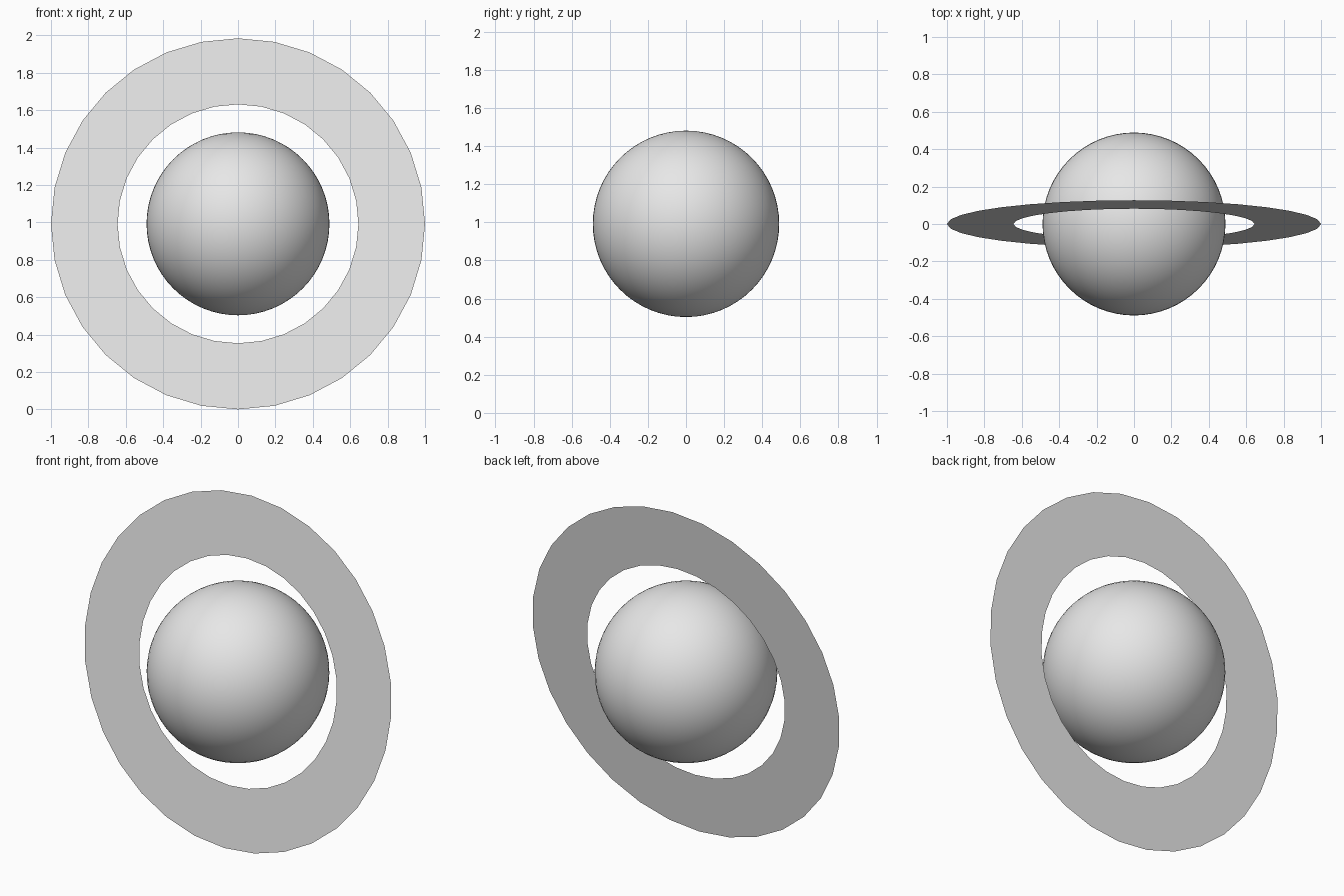
import bpy, bmesh, math
from mathutils import Matrix, Vector

cube = bpy.data.objects.get("Cube")
if cube:
    bpy.data.objects.remove(cube, do_unlink=True)

TILT = math.radians(7.3)
CENTRE = Vector((0, 0, math.cos(TILT)))

# Single neutral colour
grey = bpy.data.materials.new("light_grey")
grey.use_nodes = True
colour = (0.8, 0.8, 0.8, 1)
grey.diffuse_color = colour
grey.node_tree.nodes["Principled BSDF"].inputs["Base Color"].default_value = colour


def add_object(name, bm):
    mesh = bpy.data.meshes.new(name)
    bm.to_mesh(mesh)
    bm.free()
    mesh.materials.append(grey)
    obj = bpy.data.objects.new(name, mesh)
    bpy.context.collection.objects.link(obj)
    return obj


# Smooth globe
bm = bmesh.new()
bmesh.ops.create_uvsphere(bm, u_segments=64, v_segments=32, radius=0.489)
bmesh.ops.translate(bm, verts=bm.verts, vec=CENTRE)
for face in bm.faces:
    face.smooth = True
add_object("planet", bm)

# Paper-thin flat ring standing upright, its top leaning back
SEGMENTS = 32
bm = bmesh.new()
loops = []
for radius in (0.644, 1.0):
    loop = []
    for i in range(SEGMENTS):
        a = math.tau * i / SEGMENTS
        loop.append(bm.verts.new((radius * math.cos(a), 0, radius * math.sin(a))))
    loops.append(loop)
inner, outer = loops
for i in range(SEGMENTS):
    j = (i + 1) % SEGMENTS
    bm.faces.new((inner[i], outer[i], outer[j], inner[j]))
bm.transform(Matrix.Translation(CENTRE) @ Matrix.Rotation(-TILT, 4, 'X'))
add_object("ring", bm)
